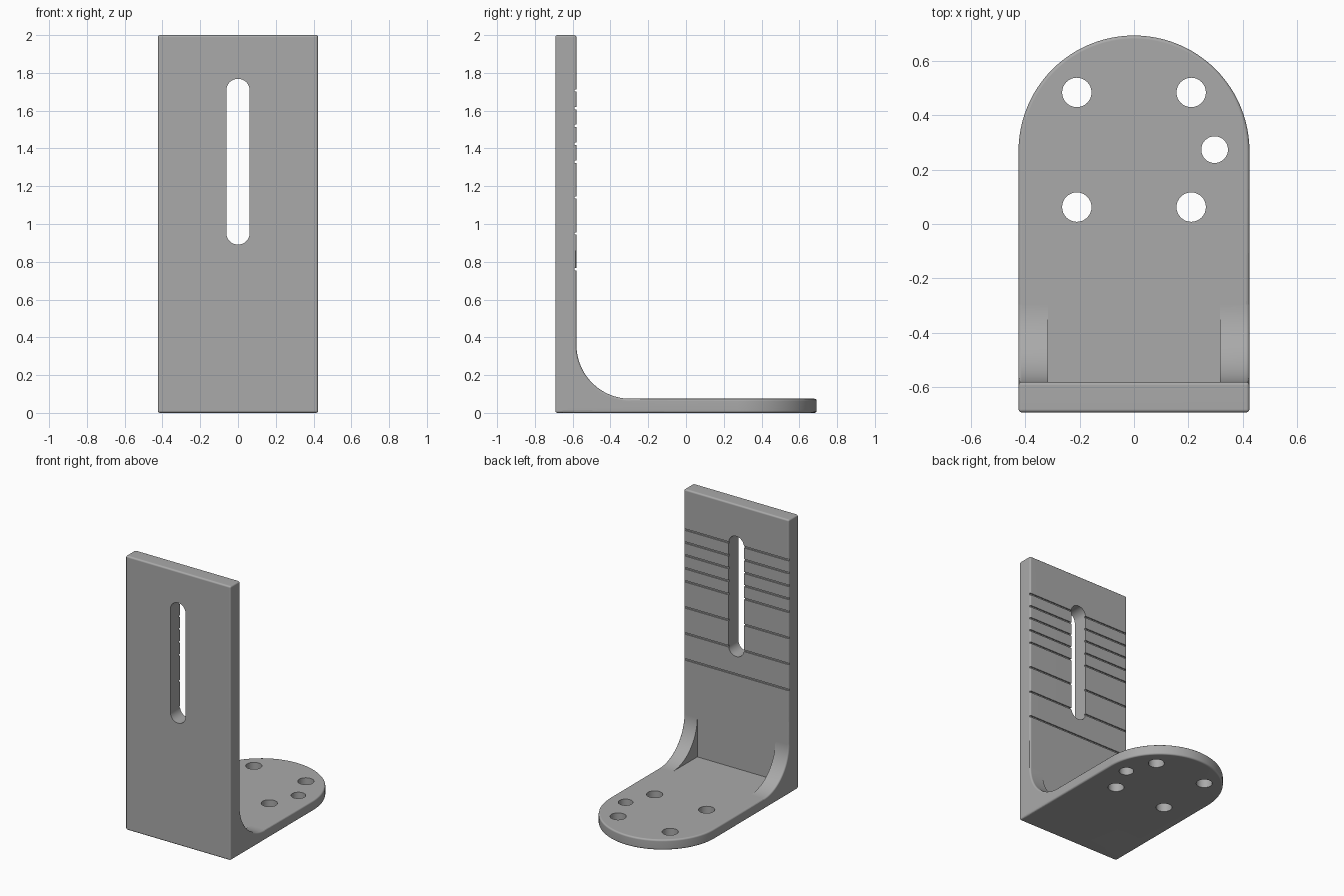
import bpy, bmesh
from math import sin, cos, pi, radians

if "Cube" in bpy.data.objects:
    bpy.data.objects.remove(bpy.data.objects["Cube"], do_unlink=True)

HALF_W, HALF_L = 0.424, 0.692      # overall half width and half depth
WALL_BACK, PLATE_T = -0.58, 0.075  # rear of the upright, plate thickness
ROUND = 0.012                      # edge rounding

grey = bpy.data.materials.new("bracket grey")
grey.use_nodes = True
grey.diffuse_color = (0.4, 0.4, 0.4, 1)
grey.node_tree.nodes["Principled BSDF"].inputs["Base Color"].default_value = (0.4, 0.4, 0.4, 1)


def finish(name, bm):
    bmesh.ops.recalc_face_normals(bm, faces=bm.faces)
    mesh = bpy.data.meshes.new(name)
    bm.to_mesh(mesh)
    bm.free()
    mesh.materials.append(grey)
    obj = bpy.data.objects.new(name, mesh)
    bpy.context.collection.objects.link(obj)
    return obj


def loft(name, rings):
    """Closed solid through rings of 3D points with equal counts."""
    bm = bmesh.new()
    loops = [[bm.verts.new(p) for p in ring] for ring in rings]
    n = len(loops[0])
    for a, b in zip(loops, loops[1:]):
        for i in range(n):
            j = (i + 1) % n
            bm.faces.new((a[i], a[j], b[j], b[i]))
    bm.faces.new(loops[0])
    bm.faces.new(loops[-1])
    return finish(name, bm)


def soften(obj, choose):
    """Round the edges picked by a rule."""
    bm = bmesh.new()
    bm.from_mesh(obj.data)
    bmesh.ops.bevel(bm, geom=[e for e in bm.edges if choose(e)], offset=ROUND,
                    segments=3, profile=0.5, affect='EDGES')
    bm.to_mesh(obj.data)
    bm.free()


def box(name, x0, x1, y0, y1, z0, z1):
    return loft(name, [[(x0, y0, z), (x1, y0, z), (x1, y1, z), (x0, y1, z)] for z in (z0, z1)])


def arc(cx, cy, r, a0, a1, steps):
    angles = [radians(a0 + (a1 - a0) * i / steps) for i in range(steps + 1)]
    return [(cx + r * cos(a), cy + r * sin(a)) for a in angles]


def combine(target, tool, operation):
    mod = target.modifiers.new("join", 'BOOLEAN')
    mod.operation, mod.solver, mod.object = operation, 'EXACT', tool
    bpy.context.view_layer.objects.active = target
    bpy.ops.object.modifier_apply(modifier=mod.name)
    bpy.data.objects.remove(tool, do_unlink=True)


# Upright wall
bracket = box("angle_bracket", -HALF_W, HALF_W, -HALF_L, WALL_BACK, 0, 2)
soften(bracket, lambda e: True)

# Base plate with a half-round end
outline = [(-HALF_W, -0.65), (HALF_W, -0.65)]
outline += arc(0, HALF_L - HALF_W, HALF_W, 0, 180, 48)
plate = loft("base_plate", [[(x, y, z) for x, y in outline] for z in (0, PLATE_T)])
soften(plate, lambda e: abs(e.verts[0].co.z - e.verts[1].co.z) < 1e-5)
combine(bracket, plate, 'UNION')

# Concave corner gussets, with a rounded outer edge
R = 0.285
cy, cz = WALL_BACK + R, PLATE_T + R
sections = [(0.315, R)]
for k in range(4):
    a = k * pi / 6
    sections.append((HALF_W - ROUND * (1 - sin(a)), R + ROUND * (1 - cos(a))))
for side in (-1, 1):
    rings = []
    for x, r in sections:
        profile = arc(cy, cz, r, 180, 270, 24) + [(cy, 0.03), (-0.65, 0.03), (-0.65, cz)]
        rings.append([(side * x, y, z) for y, z in profile])
    combine(bracket, loft("gusset", rings), 'UNION')

# Screw holes through the plate
holes = [(sx * 0.21, y, 0.054) for sx in (-1, 1) for y in (0.062, 0.483)]
holes.append((0.296, 0.273, 0.049))
for hx, hy, r in holes:
    ring = arc(hx, hy, r, 0, 360, 32)[:-1]
    combine(bracket, loft("hole", [[(x, y, z) for x, y in ring] for z in (-0.1, 0.2)]), 'DIFFERENCE')

# Scale grooves across the rear of the wall
for z in (0.76, 0.95, 1.14, 1.33, 1.425, 1.52, 1.613, 1.707):
    groove = box("groove", -0.5, 0.5, WALL_BACK - 0.009, WALL_BACK + 0.05, z - 0.006, z + 0.006)
    combine(bracket, groove, 'DIFFERENCE')

# Long adjustment slot
r = 0.062
slot = arc(0, 1.769 - r, r, 0, 180, 16) + arc(0, 0.891 + r, r, 180, 360, 16)
combine(bracket, loft("slot", [[(x, y, z) for x, z in slot] for y in (-0.9, -0.4)]), 'DIFFERENCE')

# Smooth curves, keep hard edges
bpy.ops.object.select_all(action='DESELECT')
bracket.select_set(True)
bpy.context.view_layer.objects.active = bracket
bpy.ops.object.shade_smooth_by_angle(angle=radians(40))
weighted = bracket.modifiers.new("even_shading", 'WEIGHTED_NORMAL')
weighted.keep_sharp = True
